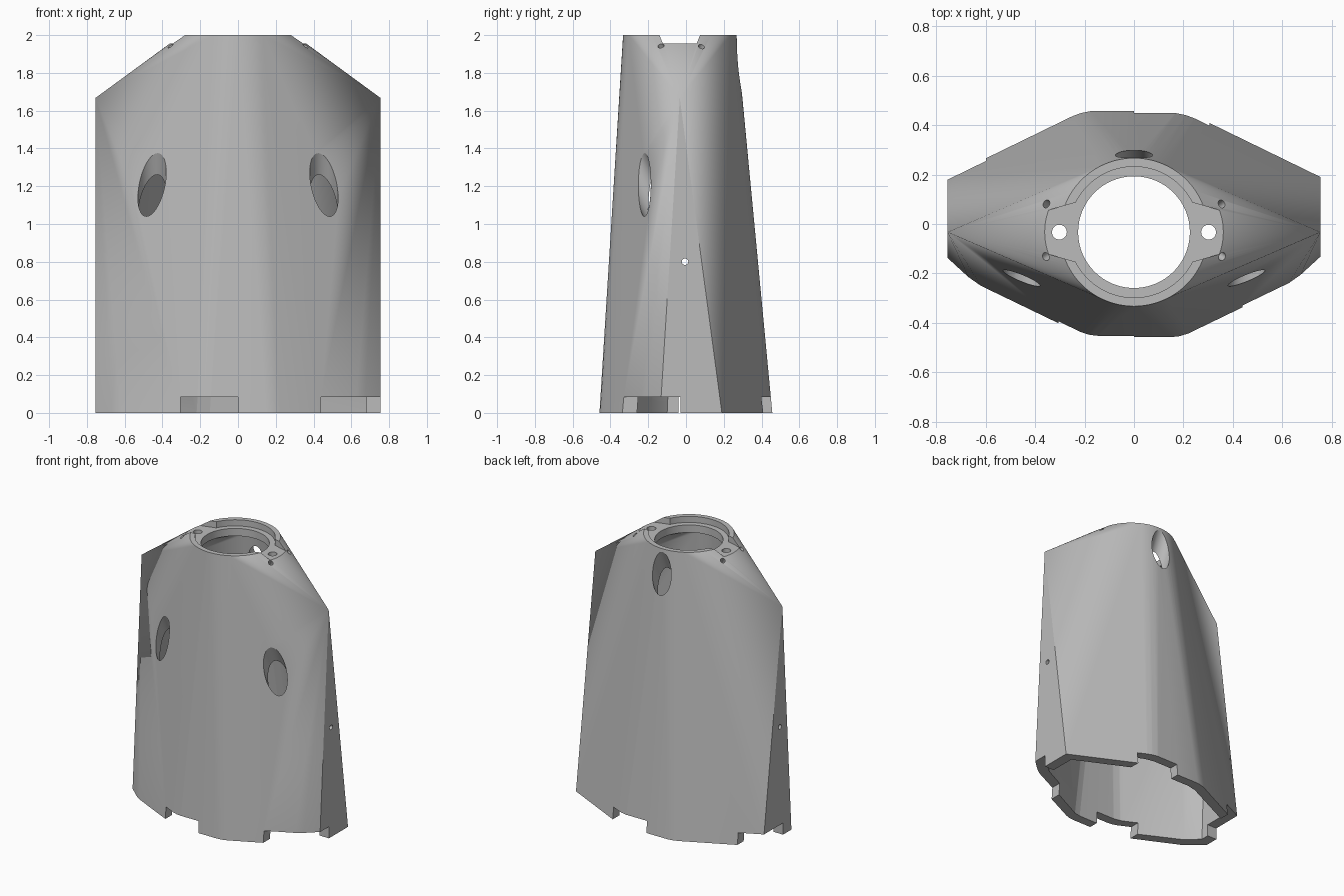
import bpy, bmesh, math
from mathutils import Vector

if "Cube" in bpy.data.objects:
    bpy.data.objects.remove(bpy.data.objects["Cube"])

CY = -0.033  # centre of the round collar in y

grey = bpy.data.materials.new("light_grey")
grey.diffuse_color = (0.5, 0.5, 0.5, 1)
grey.use_nodes = True
grey.node_tree.nodes["Principled BSDF"].inputs["Base Color"].default_value = grey.diffuse_color


def make(name, bm):
    bmesh.ops.recalc_face_normals(bm, faces=bm.faces)
    me = bpy.data.meshes.new(name)
    bm.to_mesh(me)
    bm.free()
    ob = bpy.data.objects.new(name, me)
    bpy.context.collection.objects.link(ob)
    me.materials.append(grey)
    return ob


def hull(name, points):
    bm = bmesh.new()
    for p in points:
        bm.verts.new(p)
    res = bmesh.ops.convex_hull(bm, input=bm.verts)
    junk = [v for v in res["geom_interior"] if isinstance(v, bmesh.types.BMVert)]
    bmesh.ops.delete(bm, geom=junk, context='VERTS')
    bmesh.ops.dissolve_limit(bm, angle_limit=0.002, verts=bm.verts, edges=bm.edges)
    return make(name, bm)


def circle(r, z, n=96):
    return [(r * math.cos(2 * math.pi * i / n), CY + r * math.sin(2 * math.pi * i / n), z)
            for i in range(n)]


def box(x0, x1, y0, y1, z0, z1):
    return hull("notch_cutter", [(x, y, z) for x in (x0, x1) for y in (y0, y1) for z in (z0, z1)])


def rod(centre, axis, r, length, n=48):
    bm = bmesh.new()
    bmesh.ops.create_cone(bm, cap_ends=True, segments=n, radius1=r, radius2=r, depth=length)
    rot = Vector(axis).to_track_quat('Z', 'Y').to_matrix().to_4x4()
    bmesh.ops.transform(bm, matrix=rot, verts=bm.verts)
    bmesh.ops.translate(bm, vec=centre, verts=bm.verts)
    return make("hole_cutter", bm)


def cut(target, cutter):
    mod = target.modifiers.new("cut", 'BOOLEAN')
    mod.operation = 'DIFFERENCE'
    mod.solver = 'EXACT'
    mod.object = cutter
    bpy.context.view_layer.objects.active = target
    bpy.ops.object.modifier_apply(modifier=mod.name)
    bpy.data.objects.remove(cutter, do_unlink=True)


# Half outlines of the base, front to back, outside and inside the wall
outer = [(0.15, -0.458), (0.185, -0.454), (0.22, -0.443), (0.62, -0.25), (0.67, -0.215),
         (0.755, -0.137), (0.755, 0.19), (0.25, 0.436), (0.215, 0.449), (0.175, 0.457)]
inner = [(0.15, -0.39), (0.2, -0.38), (0.59, -0.185), (0.68, -0.1),
         (0.68, 0.155), (0.22, 0.375), (0.15, 0.39)]


def body_points(outline, z0, apex, r, top):
    pts = [(s * x, y, z0) for x, y in outline for s in (-1, 1)]
    pts += [(s * apex[0], CY, apex[1]) for s in (-1, 1)]
    return pts + circle(r, top)


# Tapered housing, hollowed out
housing = hull("housing", body_points(outer, 0, (0.755, 1.667), 0.3, 2.0))
cut(housing, hull("cavity_cutter", body_points(inner, -0.01, (0.67, 1.6), 0.235, 1.9)))

# Collar: through bore, shallow seat and the two ear pockets
cut(housing, rod((0, CY, 1.95), (0, 0, 1), 0.226, 0.4, 96))
cut(housing, rod((0, CY, 2.055), (0, 0, 1), 0.265, 0.2, 96))
for s in (-1, 1):
    ear = [(0.45, 0.06), (0.36, 0.065), (0.3, 0.085), (0.2, 0.13)]
    cut(housing, hull("ear_cutter", [(s * x, CY + t * y, z) for x, y in ear
                                     for t in (-1, 1) for z in (1.955, 2.1)]))
    # Ear screw hole and small holes square to the sloping shoulder
    cut(housing, rod((s * 0.302, CY, 1.9), (0, 0, 1), 0.03, 0.4, 32))
    for y, t in ((0.082, 1), (-0.131, -1)):
        cut(housing, rod((s * 0.355, y, 1.94), (s * 0.5, t * 0.35, 0.8), 0.017, 0.16, 24))
    # Small side hole and steep front cable hole
    cut(housing, rod((s * 0.72, -0.005, 0.8), (1, 0, 0), 0.017, 0.3, 24))
    cut(housing, rod((s * 0.455, -0.227, 1.225), (0, 0.4, -0.9), 0.075, 0.9))

# Steep back cable hole
cut(housing, rod((0, 0.281, 1.82), (0, -0.4, -0.9), 0.075, 0.7))

# Notches in the bottom edge
for b in ((-0.305, 0, -0.6, -0.2), (0, 0.305, 0.2, 0.6),
          (0.44, 0.9, -0.6, -0.03), (-0.9, -0.6, -0.04, 0.6)):
    cut(housing, box(*b, -0.1, 0.085))

# Smooth shading with sharp edges kept
bpy.ops.object.select_all(action='DESELECT')
housing.select_set(True)
bpy.context.view_layer.objects.active = housing
bpy.ops.object.shade_smooth_by_angle(angle=math.radians(25))
